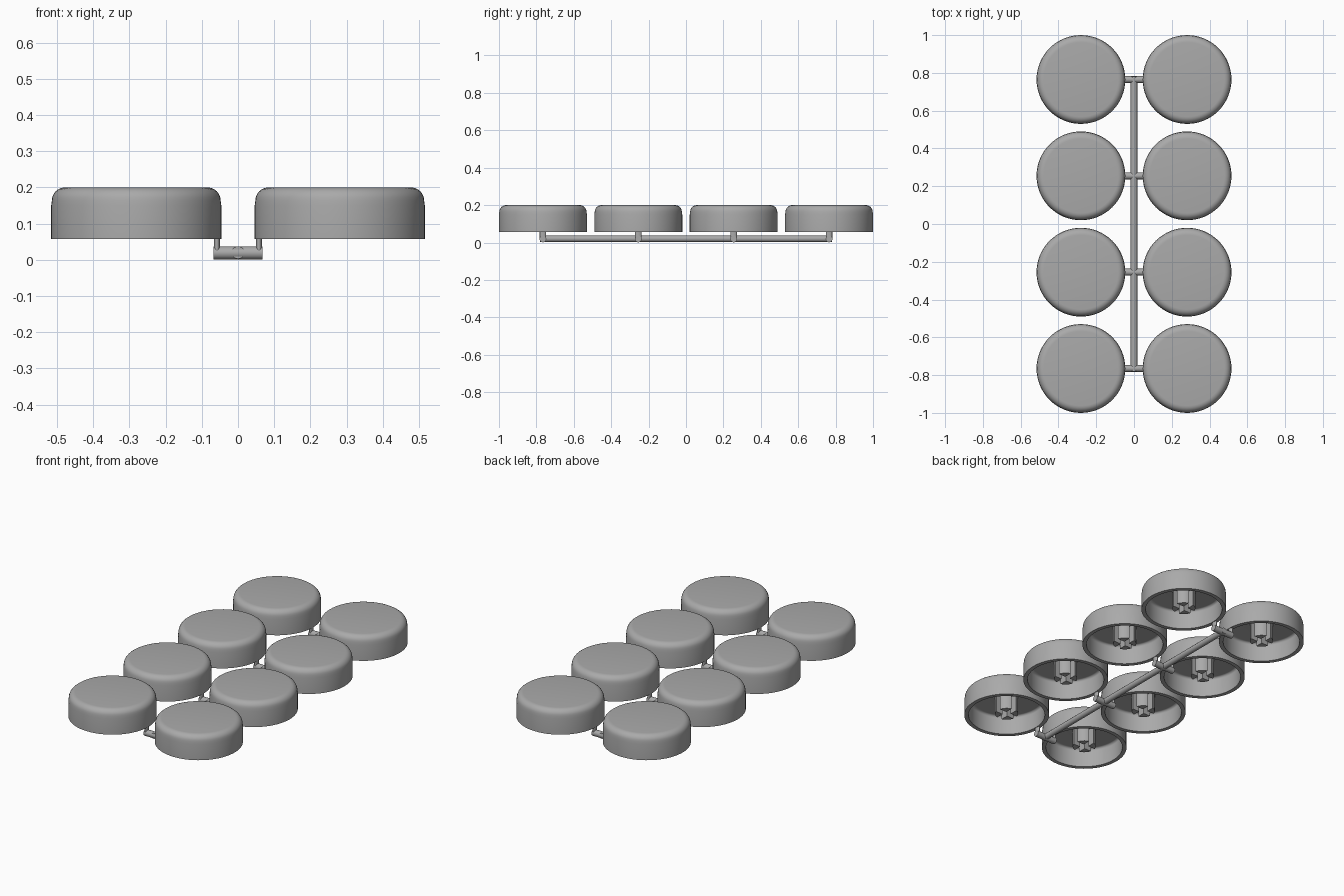
import bpy, bmesh, math
from mathutils import Matrix, Vector

cube = bpy.data.objects.get("Cube")
if cube:
    bpy.data.objects.remove(cube)

grey = bpy.data.materials.new("plain grey")
grey.use_nodes = True
colour = (0.4, 0.4, 0.4, 1)
grey.diffuse_color = colour
grey.node_tree.nodes["Principled BSDF"].inputs["Base Color"].default_value = colour

CAP_R, WALL, BASE, TOP, CEILING = 0.235, 0.023, 0.057, 0.2, 0.17
CAP_X = 0.281
ROWS = [-0.765, -0.255, 0.255, 0.765]


def finish(bm, name):
    """Turn a bmesh into a smooth object with sharp edges kept."""
    bmesh.ops.recalc_face_normals(bm, faces=bm.faces)
    mesh = bpy.data.meshes.new(name)
    bm.to_mesh(mesh)
    bm.free()
    mesh.materials.append(grey)
    obj = bpy.data.objects.new(name, mesh)
    bpy.context.collection.objects.link(obj)
    bpy.ops.object.select_all(action="DESELECT")
    obj.select_set(True)
    bpy.context.view_layer.objects.active = obj
    bpy.ops.object.shade_smooth_by_angle(angle=math.radians(35))
    return obj


def rounded(radius, z, r, steps=6):
    """Quarter-round corner from a vertical wall up onto a flat top."""
    return [(radius - r + r * math.cos(a), z - r + r * math.sin(a))
            for a in (i * math.pi / 2 / steps for i in range(steps + 1))]


def make_cap():
    """Hollow round cap, turned from its wall section."""
    inner = CAP_R - WALL
    section = [(0, CEILING)] + rounded(inner, CEILING, 0.015)[::-1]
    section += [(inner, BASE), (CAP_R, BASE), (CAP_R, 0.15)]
    section += rounded(CAP_R - 0.002, TOP, 0.036) + [(0, TOP)]
    bm = bmesh.new()
    verts = [bm.verts.new((x, 0, z)) for x, z in section]
    edges = [bm.edges.new(pair) for pair in zip(verts, verts[1:])]
    bmesh.ops.spin(bm, geom=verts + edges, cent=(0, 0, 0), axis=(0, 0, 1),
                   angle=math.tau, steps=64, use_merge=True)
    bmesh.ops.remove_doubles(bm, verts=bm.verts, dist=0.0001)
    return finish(bm, "cap")


def make_stem(radius=0.064, gap=0.016, bottom=0.064):
    """Round stem split into four quarters by a cross slot."""
    bm = bmesh.new()
    start = math.asin(gap / radius)
    sweep = math.pi / 2 - 2 * start
    for q in range(4):
        turn = Matrix.Rotation(q * math.pi / 2, 3, "Z")
        outline = [Vector((gap, gap, bottom))]
        for i in range(9):
            a = start + sweep * i / 8
            outline.append(Vector((radius * math.cos(a), radius * math.sin(a), bottom)))
        face = bm.faces.new([bm.verts.new(turn @ p) for p in outline])
        new = bmesh.ops.extrude_face_region(bm, geom=[face])["geom"]
        bmesh.ops.translate(bm, vec=(0, 0, CEILING + 0.005 - bottom),
                            verts=[v for v in new if isinstance(v, bmesh.types.BMVert)])
    # Extruding keeps the lower face, closing each quarter
    return finish(bm, "stem")


def rod(name, a, b, radius, sides=12):
    """Straight round bar between two points."""
    a, b = Vector(a), Vector(b)
    bm = bmesh.new()
    bmesh.ops.create_cone(bm, cap_ends=True, segments=sides, radius1=radius,
                          radius2=radius, depth=(b - a).length)
    place = Matrix.Translation((a + b) / 2) @ (b - a).to_track_quat("Z", "Y").to_matrix().to_4x4()
    bm.transform(place)
    return finish(bm, name)


# Eight caps with stems, in two columns
cap, stem = make_cap(), make_stem()
for y in ROWS:
    for x in (-CAP_X, CAP_X):
        for source in (cap, stem):
            part = source.copy()
            part.location = (x, y, 0)
            bpy.context.collection.objects.link(part)
for source in (cap, stem):
    bpy.data.objects.remove(source)

# Runner frame joining the caps from below
rod("runner", (0, -0.78, 0.02), (0, 0.78, 0.02), 0.0175)
for y in ROWS:
    rod("cross_bar", (-0.067, y, 0.019), (0.067, y, 0.019), 0.0185)
    for side in (-1, 1):
        post = rod("post", (0, 0, 0.015), (0, 0, BASE + 0.004), 0.0175)
        post.scale.x = 0.5
        post.location = (side * 0.058, y, 0)
